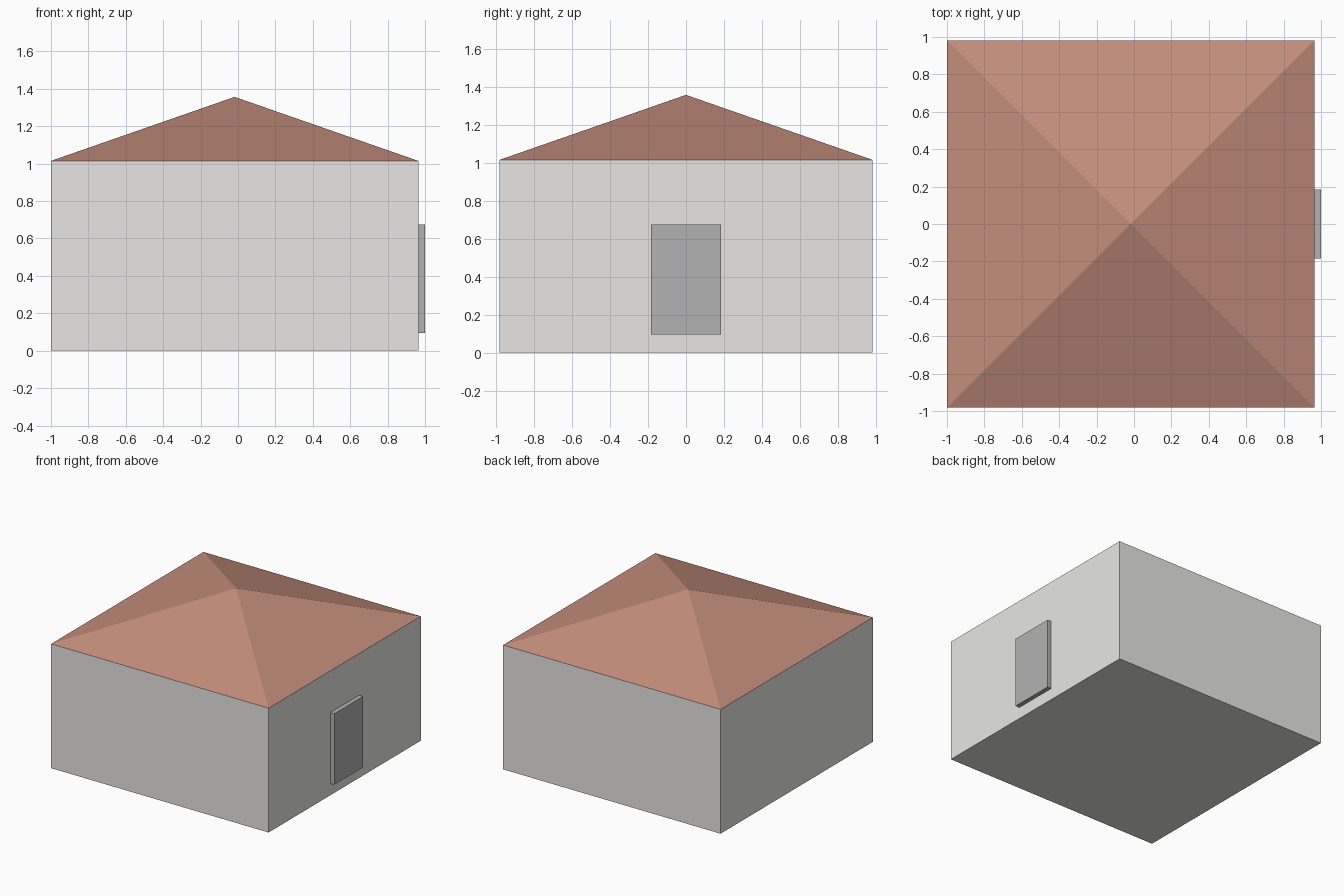
import bpy, math

if "Cube" in bpy.data.objects:
    bpy.data.objects.remove(bpy.data.objects["Cube"])

HALF = 0.982        # half width of the square house
CX = -0.018         # house centre, door sticks out towards +x
WALL_TOP, APEX = 1.015, 1.357


def paint(obj, name, rgb):
    mat = bpy.data.materials.new(name)
    mat.diffuse_color = (*rgb, 1)
    mat.use_nodes = True
    mat.node_tree.nodes["Principled BSDF"].inputs["Base Color"].default_value = mat.diffuse_color
    obj.data.materials.append(mat)


def box(name, x, y, z):
    """Box from (min, max) ranges."""
    mid = [(a + b) / 2 for a, b in (x, y, z)]
    bpy.ops.mesh.primitive_cube_add(size=1, location=mid)
    obj = bpy.context.object
    obj.name = name
    obj.scale = [b - a for a, b in (x, y, z)]
    bpy.ops.object.transform_apply(location=False, rotation=False, scale=True)
    return obj


# Walls
walls = box("walls", (CX - HALF, CX + HALF), (-HALF, HALF), (0, WALL_TOP))
paint(walls, "plaster", (0.8, 0.795, 0.77))

# Door panel on the right wall
door = box("door", (CX + HALF - 0.01, 1.0), (-0.185, 0.185), (0.095, 0.675))
paint(door, "door_grey", (0.45, 0.45, 0.45))

# Pyramid roof, flush with the walls
bpy.ops.mesh.primitive_cone_add(
    vertices=4, radius1=HALF * math.sqrt(2), radius2=0, depth=APEX - WALL_TOP,
    location=(CX, 0, (WALL_TOP + APEX) / 2), rotation=(0, 0, math.pi / 4))
roof = bpy.context.object
roof.name = "roof"
bpy.ops.object.transform_apply(location=False, rotation=True, scale=False)
paint(roof, "roof_tiles", (0.55, 0.27, 0.2))
